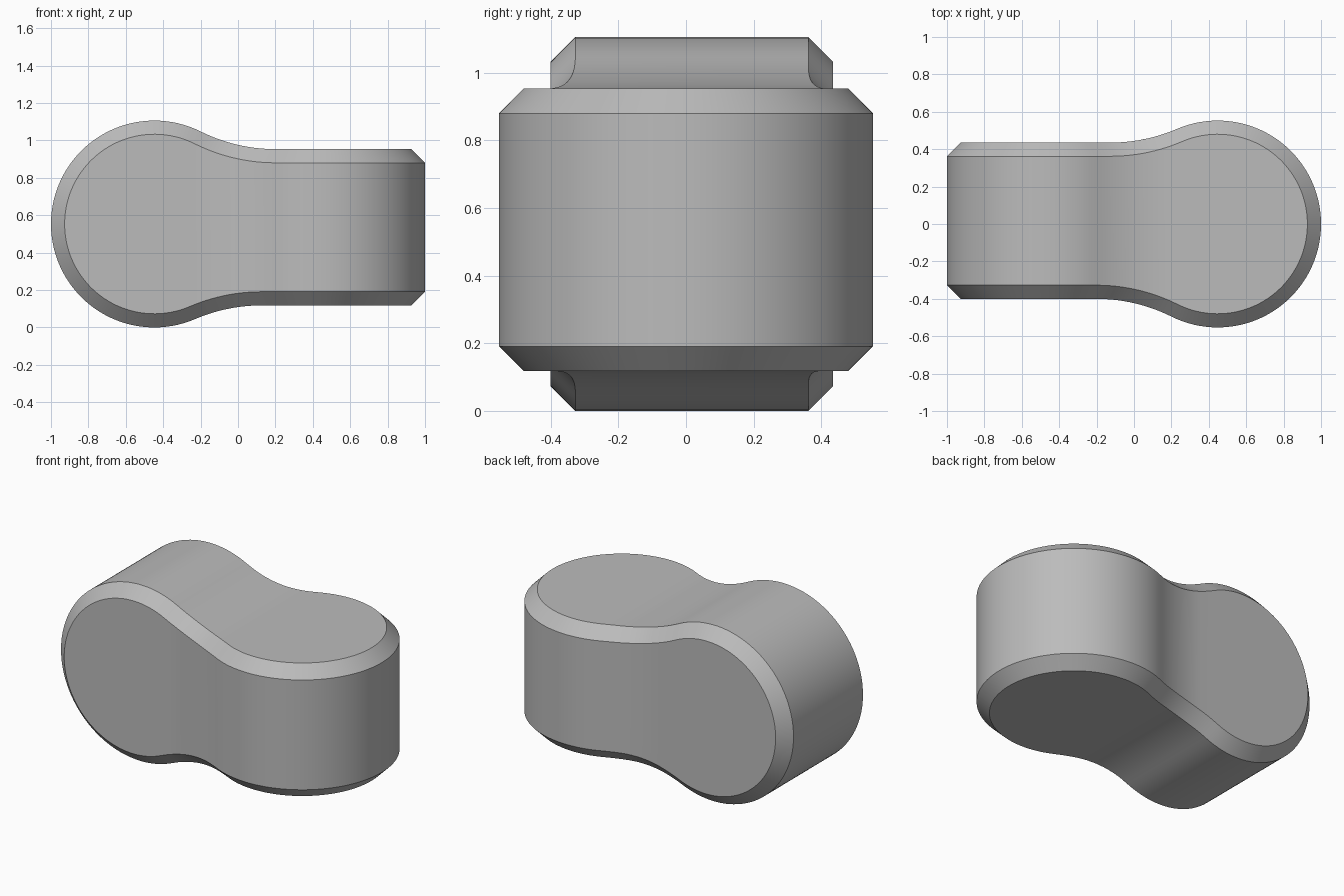
import bpy, bmesh, math

cube = bpy.data.objects.get("Cube")
if cube:
    bpy.data.objects.remove(cube, do_unlink=True)

R = 0.553          # round lobe radius
C = R - 1          # lobe centre along the profile
FILLET = 0.904     # concave blend radius
CHAMFER = 0.073
WIDE, NARROW = 0.435, 0.40   # flat half-widths on each side
STEPS = 96


def profile(u, flat):
    """Half-width and outward normal of the lobe, blend and flat outline."""
    fx = C + math.sqrt((R + FILLET) ** 2 - (flat + FILLET) ** 2)
    tangent = C + (fx - C) * R / (R + FILLET)
    if u < tangent:
        v = math.sqrt(max(0, R * R - (u - C) ** 2))
        return v, (u - C) / R, v / R
    if u < fx:
        dx = fx - u
        dz = math.sqrt(FILLET ** 2 - dx * dx)
        return flat + FILLET - dz, dx / FILLET, dz / FILLET
    return flat, 0, 1


def inset(u, flat):
    """Outline point moved inward by the chamfer width."""
    v, nu, nv = profile(u, flat)
    return u - CHAMFER * nu, v - CHAMFER * nv


bm = bmesh.new()
stations = [-math.cos(math.pi * i / STEPS) for i in range(STEPS + 1)]


def chamfer_rails(sy, sz):
    """Two rails bounding the chamfer along one quarter of the seam."""
    fy = WIDE if sy > 0 else NARROW
    fz = NARROW if sz > 0 else WIDE
    rail_a, rail_b = [], []
    for x in stations:
        u, y = inset(-x, fy)
        rail_a.append(bm.verts.new((-u, sy * y, R + sz * profile(-u, fz)[0])))
        u, z = inset(x, fz)
        rail_b.append(bm.verts.new((u, sy * profile(-u, fy)[0], R + sz * z)))
    return rail_a, rail_b


def bridge(p, q):
    for i in range(STEPS):
        bm.faces.new((p[i], p[i + 1], q[i + 1], q[i]))


rails = {(sy, sz): chamfer_rails(sy, sz) for sy in (-1, 1) for sz in (-1, 1)}
# Chamfer band following the seam
for a, b in rails.values():
    bridge(a, b)
# Walls around the lying lobe and around the upright lobe
for s in (-1, 1):
    bridge(rails[-1, s][0], rails[1, s][0])
    bridge(rails[s, -1][1], rails[s, 1][1])

bmesh.ops.remove_doubles(bm, verts=bm.verts, dist=0.00002)
bmesh.ops.recalc_face_normals(bm, faces=bm.faces)
mesh = bpy.data.meshes.new("twisted_link")
bm.to_mesh(mesh)
bm.free()

link = bpy.data.objects.new("twisted_link", mesh)
bpy.context.collection.objects.link(link)

grey = bpy.data.materials.new("plain_grey")
grey.use_nodes = True
colour = (0.5, 0.5, 0.5, 1)
grey.diffuse_color = colour
grey.node_tree.nodes["Principled BSDF"].inputs["Base Color"].default_value = colour
mesh.materials.append(grey)

bpy.ops.object.select_all(action="DESELECT")
link.select_set(True)
bpy.context.view_layer.objects.active = link
bpy.ops.object.shade_smooth_by_angle(angle=math.radians(25))
